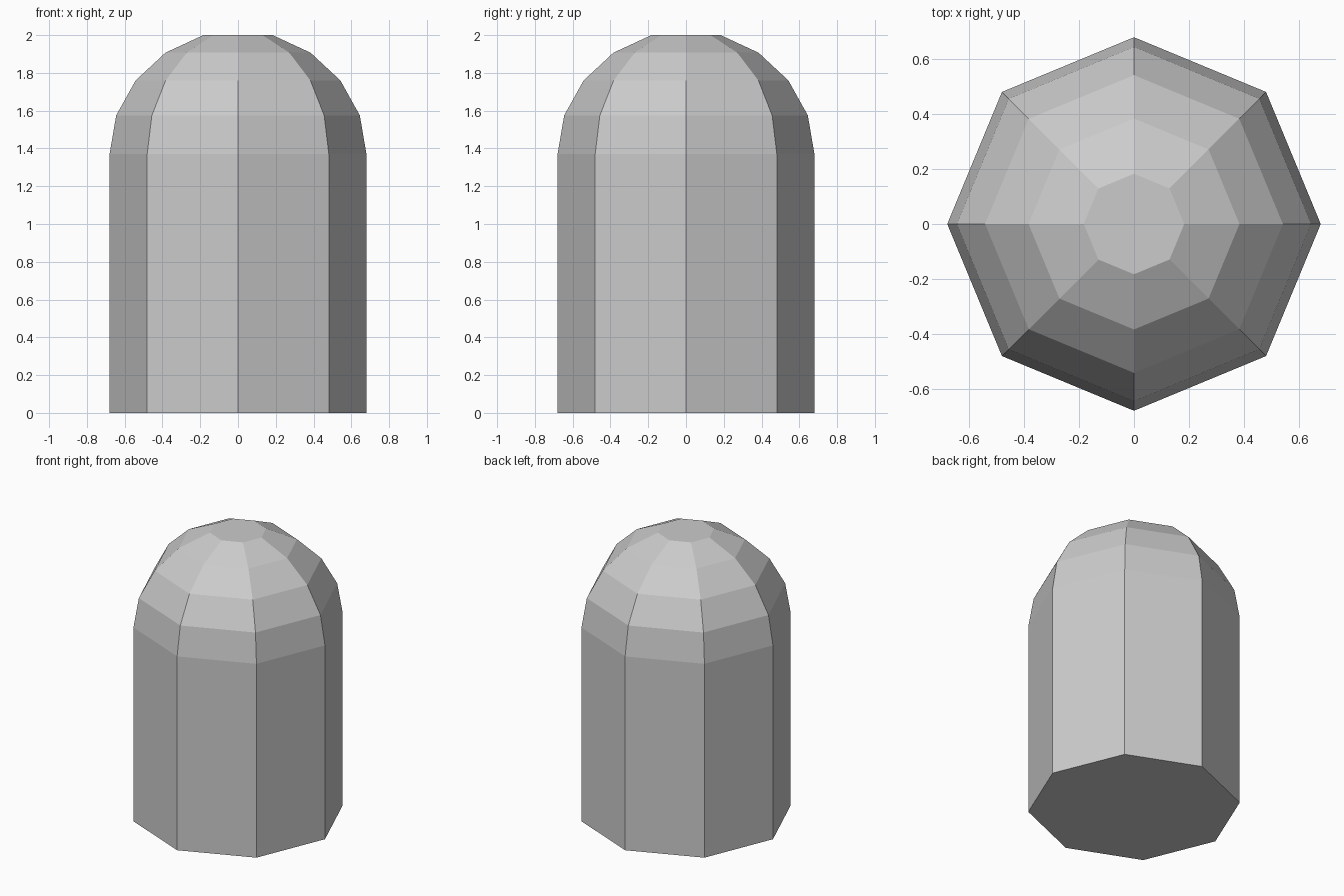
import bpy, bmesh
from math import cos, sin, pi

if "Cube" in bpy.data.objects:
    bpy.data.objects.remove(bpy.data.objects["Cube"])

SIDES = 8
# Radius and height of each ring: straight body, then faceted dome
PROFILE = [(0.68, 0), (0.68, 1.37), (0.645, 1.575), (0.542, 1.76), (0.384, 1.907), (0.183, 2.0)]

bm = bmesh.new()
rings = [[bm.verts.new((r * cos(2 * pi * i / SIDES), r * sin(2 * pi * i / SIDES), z))
          for i in range(SIDES)] for r, z in PROFILE]

# Side facets
for low, high in zip(rings, rings[1:]):
    for i in range(SIDES):
        j = (i + 1) % SIDES
        bm.faces.new((low[i], low[j], high[j], high[i]))

# Flat base and flat top
bm.faces.new(rings[0][::-1])
bm.faces.new(rings[-1])

mesh = bpy.data.meshes.new("domed_post")
bm.to_mesh(mesh)
bm.free()
bpy.context.collection.objects.link(bpy.data.objects.new("domed_post", mesh))
